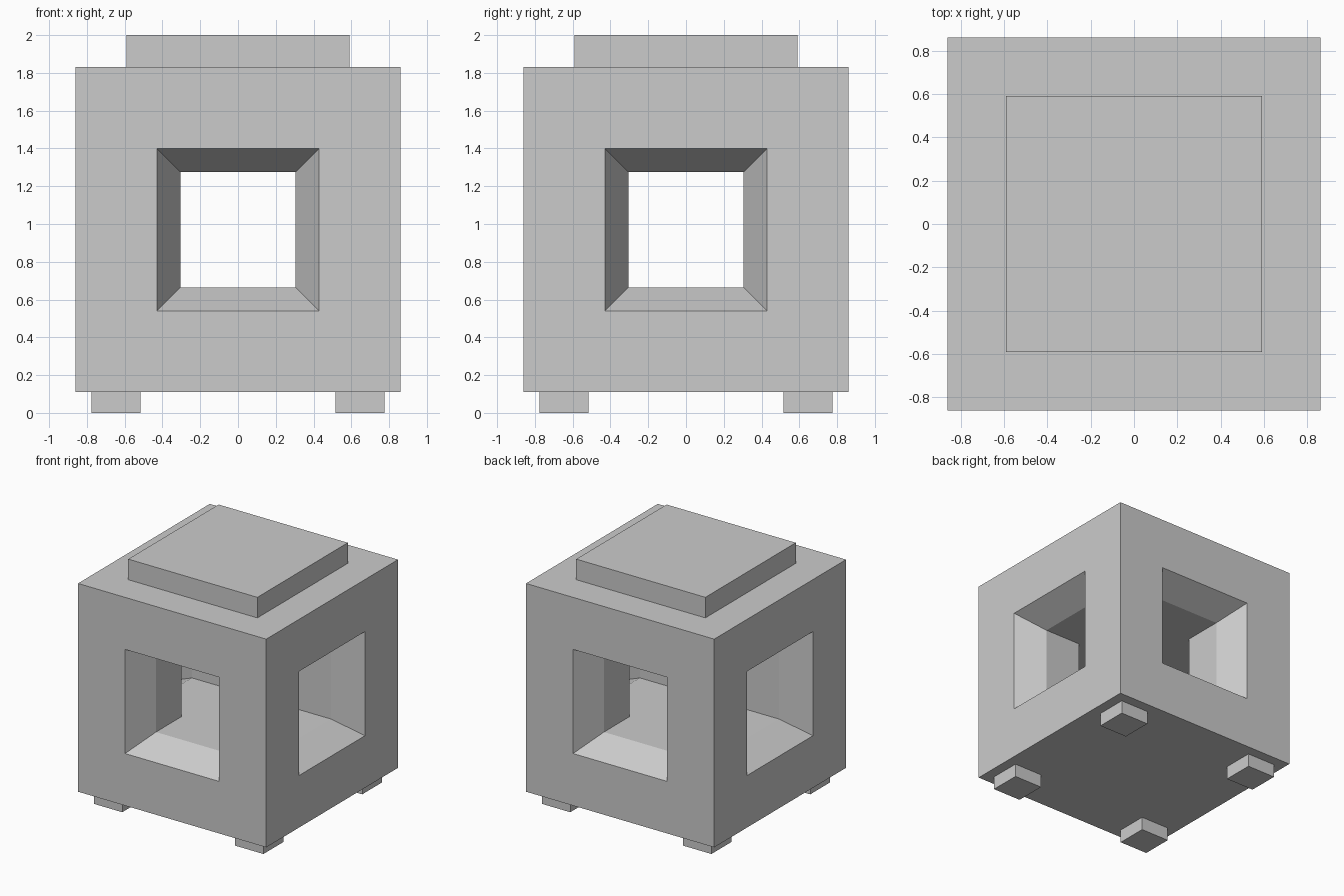
import bpy, bmesh
from math import pi
from mathutils import Matrix, Vector

if "Cube" in bpy.data.objects:
    bpy.data.objects.remove(bpy.data.objects["Cube"])

MID = 0.97      # height of the body centre
HALF = 0.86     # half width of the body
INNER = 0.305   # half width of the narrow tunnel


def finish(name, bm):
    bmesh.ops.remove_doubles(bm, verts=bm.verts, dist=1e-4)
    bmesh.ops.recalc_face_normals(bm, faces=bm.faces)
    mesh = bpy.data.meshes.new(name)
    bm.to_mesh(mesh)
    bm.free()
    obj = bpy.data.objects.new(name, mesh)
    bpy.context.collection.objects.link(obj)
    return obj


def box(name, x, y, z0, z1, half):
    bm = bmesh.new()
    size = Matrix.Diagonal((2 * half, 2 * half, z1 - z0, 1))
    bmesh.ops.create_cube(bm, size=1, matrix=Matrix.Translation((x, y, (z0 + z1) / 2)) @ size)
    return finish(name, bm)


# Body: each side is a wall ring, a flared window and a tunnel to the central crossing
bm = bmesh.new()
corners = [(-1, -1), (1, -1), (1, 1), (-1, 1)]
sections = [(HALF, HALF), (0.43, HALF), (INNER, 0.635), (INNER, INNER)]  # half size, distance
for k in range(4):
    turn = Matrix.Rotation(k * pi / 2, 3, 'Z')
    rings = [[bm.verts.new(turn @ Vector((h * a, -d, h * b)) + Vector((0, 0, MID)))
              for a, b in corners] for h, d in sections]
    for r, s in zip(rings, rings[1:]):
        for i in range(4):
            j = (i + 1) % 4
            bm.faces.new((r[i], r[j], s[j], s[i]))

# Body top and bottom, then the floor and ceiling of the crossing
for h in (HALF, INNER):
    for side in (-1, 1):
        bm.faces.new([bm.verts.new((h * a, h * b, MID + side * h)) for a, b in corners])
finish("body", bm)

# Lid slab on top
box("lid", 0, 0, 1.83, 2.0, 0.59)

# Four feet
for side, x in (("left", -0.645), ("right", 0.645)):
    for end, y in (("front", -0.645), ("back", 0.645)):
        box(f"{end}_{side}_foot", x, y, 0.0, 0.11, 0.13)
